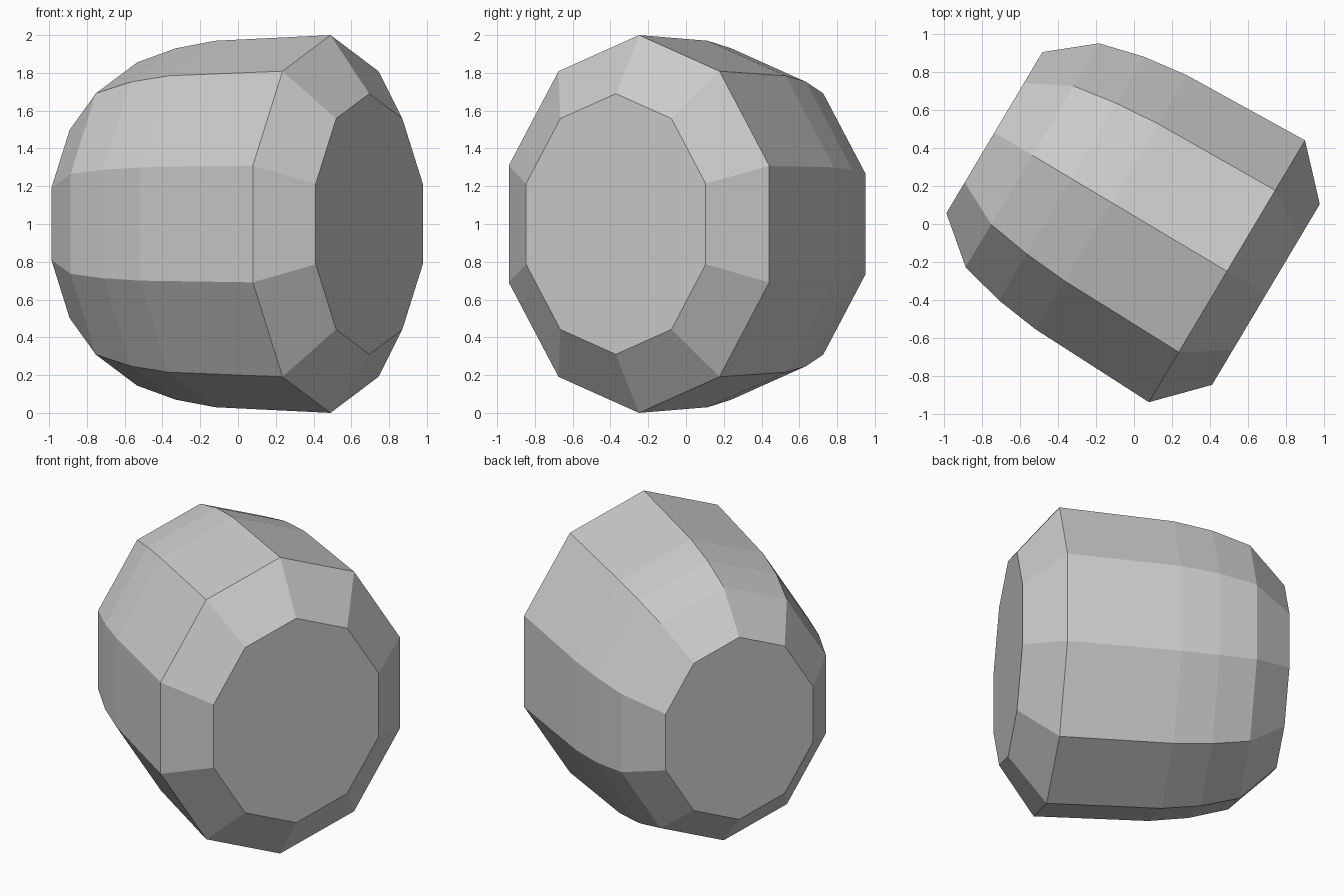
import bpy
import bmesh
import math
from mathutils import Matrix

default = bpy.data.objects.get("Cube")
if default:
    bpy.data.objects.remove(default, do_unlink=True)

SIDES = 10
WIDTH_RATIO = 0.844      # the section is narrower than it is tall
TURN = math.radians(-30.8)

# Distance along the axis and half height of each ring, back to front
RINGS = [(-0.856, 0.615), (-0.623, 0.855), (-0.384, 0.93),
         (-0.14, 0.97), (0.57, 1.0), (0.809, 0.69)]

# Plain grey material
grey = bpy.data.materials.new("plain grey")
grey.use_nodes = True
colour = (0.6, 0.6, 0.6, 1)
grey.diffuse_color = colour
grey.node_tree.nodes["Principled BSDF"].inputs["Base Color"].default_value = colour

# Barrel: ten-sided rings bridged along the axis, closed with flat caps
bm = bmesh.new()
loops = []
for along, radius in RINGS:
    angles = [2 * math.pi * i / SIDES for i in range(SIDES)]
    loops.append([bm.verts.new((along, radius * WIDTH_RATIO * math.sin(a),
                                radius * math.cos(a))) for a in angles])
for back, front in zip(loops, loops[1:]):
    for i in range(SIDES):
        j = (i + 1) % SIDES
        bm.faces.new((back[i], back[j], front[j], front[i]))
bm.faces.new(loops[0])
bm.faces.new(loops[-1])
bmesh.ops.recalc_face_normals(bm, faces=bm.faces)

# Turn the axis about the vertical and stand the barrel on the ground
bm.transform(Matrix.Translation((0, 0.043, 1)) @ Matrix.Rotation(TURN, 4, "Z"))
mesh = bpy.data.meshes.new("faceted_barrel")
bm.to_mesh(mesh)
bm.free()
mesh.materials.append(grey)
barrel = bpy.data.objects.new("faceted_barrel", mesh)
bpy.context.collection.objects.link(barrel)
